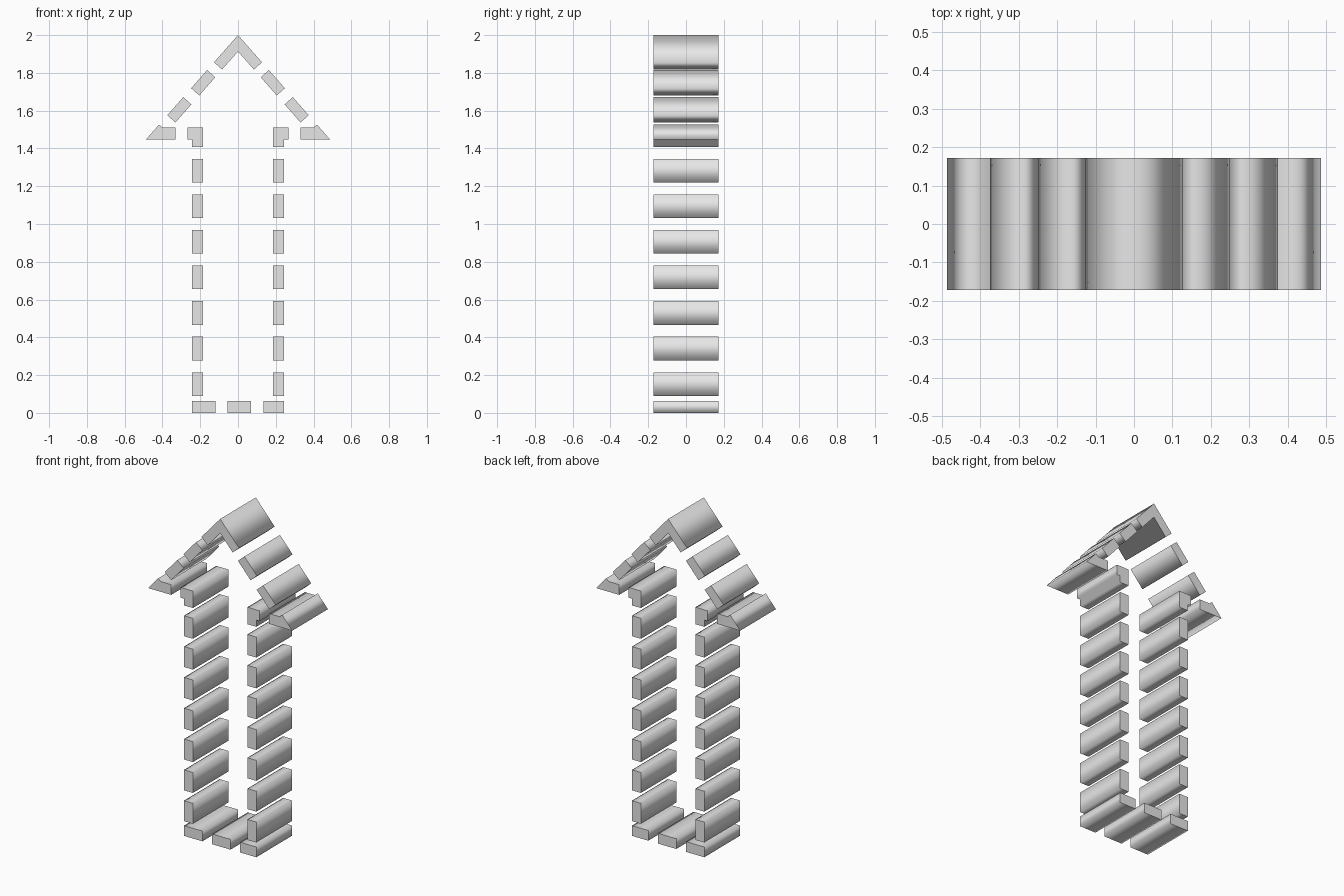
import bpy
import bmesh
from mathutils import Vector

cube = bpy.data.objects.get("Cube")
if cube:
    bpy.data.objects.remove(cube, do_unlink=True)

grey = bpy.data.materials.new("light grey")
grey.use_nodes = True
COLOUR = (0.8, 0.8, 0.8, 1)
grey.diffuse_color = COLOUR
grey.node_tree.nodes["Principled BSDF"].inputs["Base Color"].default_value = COLOUR

HALF_DEPTH = 0.172
THICK = 0.0575      # thickness of the sloped dashes
OUTER, INNER = 0.244, 0.184
BAR = 0.0625        # thickness of the level dashes
SHELF = 1.448       # underside of the arrow head


def prism(name, points):
    """Extrude an x-z outline along y, with rounded shading round the sides."""
    bm = bmesh.new()
    cap = bm.faces.new([bm.verts.new((x, -HALF_DEPTH, z)) for x, z in points])
    grown = bmesh.ops.extrude_face_region(bm, geom=[cap], use_keep_orig=True)
    moved = [v for v in grown["geom"] if isinstance(v, bmesh.types.BMVert)]
    bmesh.ops.translate(bm, verts=moved, vec=(0, 2 * HALF_DEPTH, 0))
    bmesh.ops.recalc_face_normals(bm, faces=bm.faces)
    for face in bm.faces:
        face.smooth = abs(face.normal.y) < 0.5
    mesh = bpy.data.meshes.new(name)
    bm.to_mesh(mesh)
    bm.free()
    mesh.materials.append(grey)
    bpy.context.collection.objects.link(bpy.data.objects.new(name, mesh))


def pair(name, points):
    prism("left_" + name, points)
    prism("right_" + name, [(-x, z) for x, z in points])


def box(x0, x1, z0, z1):
    return [(x0, z0), (x1, z0), (x1, z1), (x0, z1)]


# Bottom dashes
for name, x0, x1 in (("right", -OUTER, -0.12), ("middle", -0.055, 0.07), ("left", 0.134, OUTER)):
    prism(name + "_bottom_dash", box(x0, x1, 0, BAR))

# Upright dashes of the shaft
for i in range(7):
    z = 0.09 + 0.1882 * i
    pair(f"shaft_dash_{i + 1}", box(INNER, OUTER, z, z + 0.125))

# Elbows where the shaft meets the head
pair("elbow", [(INNER, 1.407), (OUTER, 1.407), (OUTER, SHELF), (0.267, SHELF),
               (0.267, SHELF + BAR), (INNER, SHELF + BAR)])

# Sloped head: positions measured down the slope from the tip
tip = Vector((0, 2))
corner = Vector((0.487, SHELF))
down = (corner - tip).normalized()
inward = Vector((down.y, -down.x))


def slope(distance, depth=0):
    return tuple(tip + down * distance + inward * depth)


for i, start in enumerate((0.247, 0.438)):
    end = start + 0.128
    pair(f"head_dash_{i + 1}", [slope(start), slope(end), slope(end, THICK), slope(start, THICK)])

# Tip chevron
reach = 0.192
half = [slope(reach), slope(reach, THICK)]
prism("head_tip", [(0, 2)] + half + [(0, 2 - THICK / down.x)]
      + [(-x, z) for x, z in reversed(half)])

# Pointed outer corners of the head
cut = 0.632
drop = (slope(cut)[1] - SHELF - BAR) / -inward.y
pair("head_corner", [tuple(corner), slope(cut), slope(cut, drop),
                     (0.331, SHELF + BAR), (0.331, SHELF)])
